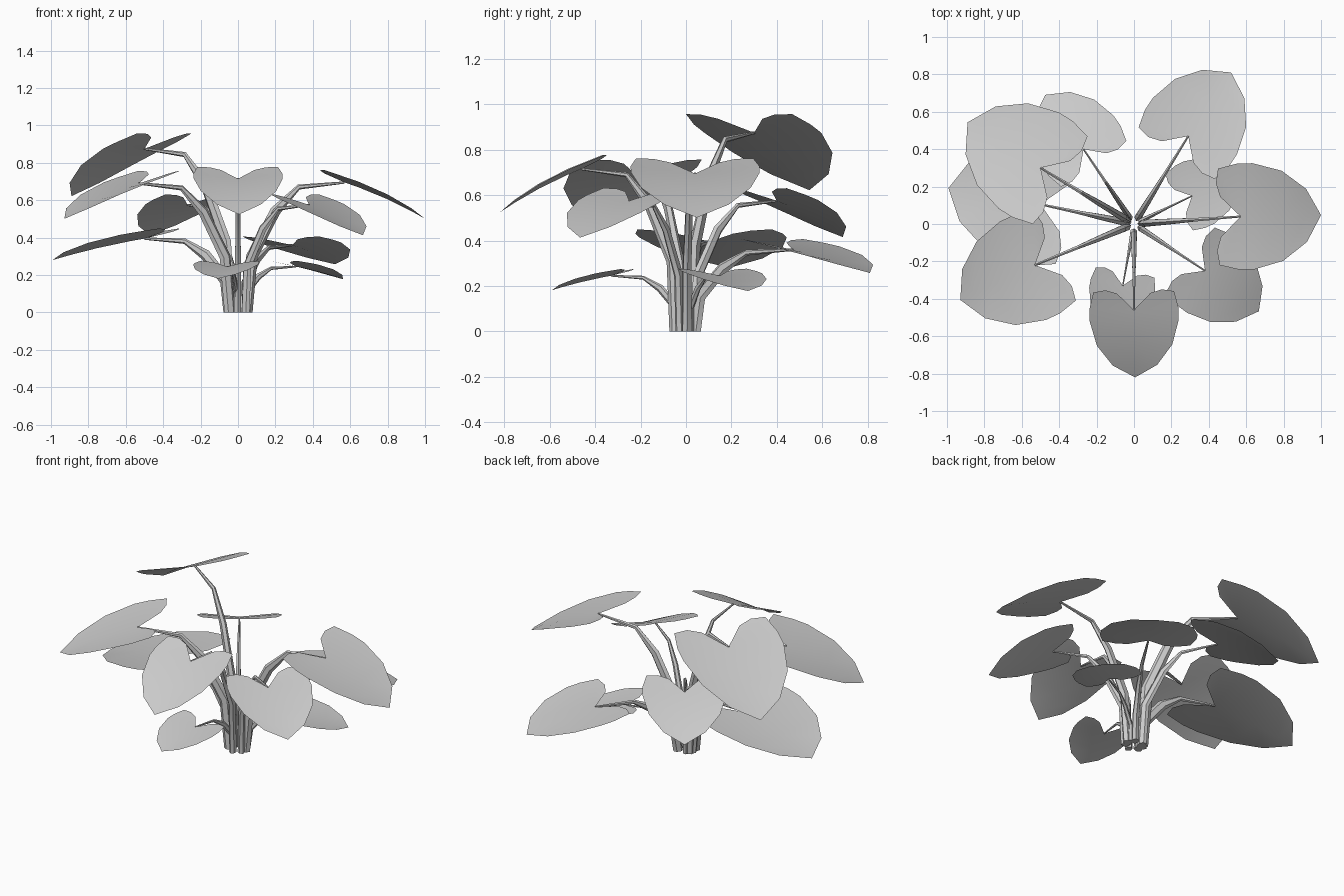
import bpy, math
from mathutils import Vector

if "Cube" in bpy.data.objects:
    bpy.data.objects.remove(bpy.data.objects["Cube"])

# Each leaf: attach x, attach y, attach z, blade heading (deg), blade length, tip drop / length
LEAVES = [
    (0.57, 0.04, 0.695, 1, 0.43, 0.45),
    (0.00, -0.46, 0.715, -89, 0.36, 0.53),
    (-0.06, -0.33, 0.245, -100, 0.265, 0.24),
    (0.38, -0.25, 0.575, -37, 0.36, 0.45),
    (0.31, 0.15, 0.245, 26, 0.28, 0.24),
    (0.29, 0.47, 0.36, 56, 0.41, 0.25),
    (-0.27, 0.40, 0.575, 125, 0.355, 0.45),
    (-0.50, 0.30, 0.875, 148, 0.46, 0.55),
    (-0.50, 0.105, 0.395, 170, 0.50, 0.23),
    (-0.53, -0.22, 0.69, 205, 0.44, 0.43),
]

# Half heart outline (along, across) from notch round the lobe to the tip
HALF = [(-.25, .25), (-.30, .42), (-.27, .60), (-.03, .66), (.16, .66),
        (.52, .56), (.82, .33)]
MIDRIB = [0, .16, .52, .82, 1]

# Stalk path (radius fraction, height fraction) and half thickness (radial, tangential)
STALK = [(None, 0, .030, .022), (.13, .43, .031, .021), (.35, .78, .028, .017),
         (.57, .965, .014, .011), (1, 1, .006, .006)]
SIDES = 6


def make_mesh(name, verts, faces, angle):
    me = bpy.data.meshes.new(name)
    me.from_pydata(verts, [], faces)
    me.update()
    ob = bpy.data.objects.new(name, me)
    bpy.context.collection.objects.link(ob)
    bpy.ops.object.select_all(action='DESELECT')
    ob.select_set(True)
    bpy.context.view_layer.objects.active = ob
    bpy.ops.object.shade_smooth_by_angle(angle=math.radians(angle))
    return ob


def blade(i, x, y, z, heading, length, drop):
    a = math.radians(heading)
    along = Vector((math.cos(a), math.sin(a), 0))
    across = Vector((-math.sin(a), math.cos(a), 0))

    def point(u, v):
        h = -drop * (.72 * u + .28 * u * abs(u)) + .10 * abs(v)
        return Vector((x, y, z)) + length * (along * u + across * v + Vector((0, 0, h)))

    verts = [point(u, 0) for u in MIDRIB]
    faces = []
    for s in (1, -1):
        n = len(verts)
        verts += [point(u, s * v) for u, v in HALF]
        side = [(0, n + 1, n), (0, n + 2, n + 1), (0, n + 3, n + 2), (0, 1, n + 4, n + 3),
                (1, 2, n + 5, n + 4), (2, 3, n + 6, n + 5), (3, 4, n + 6)]
        faces += [f if s > 0 else f[::-1] for f in side]
    make_mesh(f"leaf_blade_{i}", verts, faces, 40)


def stalk(i, x, y, z, size):
    reach = math.hypot(x, y)
    out = Vector((x / reach, y / reach, 0))
    tang = Vector((-out.y, out.x, 0))
    pts = [out * (.048 if r is None else r * reach) + Vector((0, 0, h * z))
           for r, h, _, _ in STALK]
    verts, faces = [], []
    for k, p in enumerate(pts):
        d = (pts[min(k + 1, len(pts) - 1)] - pts[max(k - 1, 0)]).normalized()
        if k == 0:
            d = Vector((0, 0, 1))
        side = tang.cross(d)
        for j in range(SIDES):
            t = 2 * math.pi * j / SIDES
            verts.append(p + size * (side * STALK[k][2] * math.cos(t)
                                     + tang * STALK[k][3] * math.sin(t)))
    for k in range(len(pts) - 1):
        for j in range(SIDES):
            a, b = k * SIDES + j, k * SIDES + (j + 1) % SIDES
            faces.append((b, a, a + SIDES, b + SIDES))
    faces.append(tuple(range(SIDES)))
    faces.append(tuple(reversed(range(len(verts) - SIDES, len(verts)))))
    ob = make_mesh(f"leaf_stalk_{i}", verts, [f[::-1] for f in faces], 30)
    return ob


for i, (x, y, z, heading, length, drop) in enumerate(LEAVES, 1):
    blade(i, x, y, z, heading, length, drop)
    stalk(i, x, y, z, min(1.05, length / .43))
